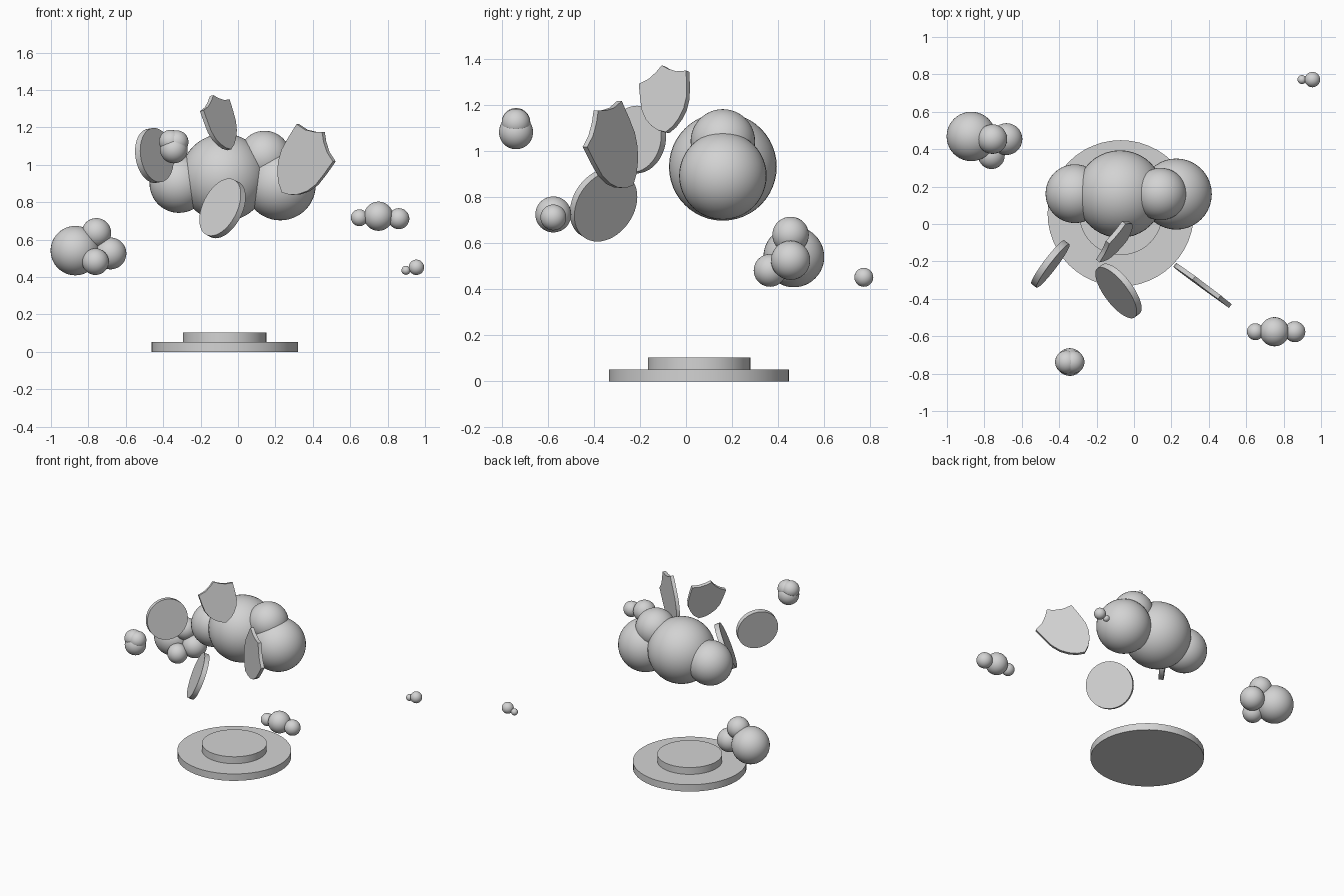
import bpy, bmesh, math
from mathutils import Vector, Matrix

if "Cube" in bpy.data.objects:
    bpy.data.objects.remove(bpy.data.objects["Cube"])

grey = bpy.data.materials.new("light_grey")
grey.diffuse_color = (0.65, 0.65, 0.65, 1)
grey.use_nodes = True
grey.node_tree.nodes["Principled BSDF"].inputs["Base Color"].default_value = grey.diffuse_color


def finish(name, bm, matrix=None):
    """Turn a bmesh into a named, smooth-shaded object."""
    bmesh.ops.recalc_face_normals(bm, faces=bm.faces)
    if matrix:
        bm.transform(matrix)
    mesh = bpy.data.meshes.new(name)
    bm.to_mesh(mesh)
    bm.free()
    mesh.materials.append(grey)
    obj = bpy.data.objects.new(name, mesh)
    bpy.context.collection.objects.link(obj)
    bpy.ops.object.select_all(action='DESELECT')
    obj.select_set(True)
    bpy.context.view_layer.objects.active = obj
    bpy.ops.object.shade_smooth_by_angle(angle=math.radians(30))
    return obj


def cloud(name, puffs):
    """Cluster of overlapping balls, each (x, y, z, radius)."""
    bm = bmesh.new()
    for x, y, z, r in puffs:
        bmesh.ops.create_uvsphere(bm, u_segments=40, v_segments=24, radius=r,
                                  matrix=Matrix.Translation((x, y, z)))
    finish(name, bm)


def disc(name, centre, radius, thickness, normal=(0, 0, 1), sides=48):
    bm = bmesh.new()
    bmesh.ops.create_cone(bm, cap_ends=True, segments=sides, radius1=radius,
                          radius2=radius, depth=thickness)
    turn = Vector(normal).to_track_quat('Z', 'Y').to_matrix().to_4x4()
    finish(name, bm, Matrix.Translation(centre) @ turn)


# Right half of the shield outline, as fractions of width and height
HALF = [(0, 1), (.13, .92), (.3, .85), (.5, .82), (.49, .6),
        (.47, .42), (.4, .27), (.29, .15), (.16, .06), (0, 0)]


def shield(name, left, right, top, bottom, thickness):
    """Flat shield spanned by its two shoulder corners and its two tips."""
    left, right, top, bottom = map(Vector, (left, right, top, bottom))
    width, height = (right - left).length, (top - bottom).length
    across, up = (right - left).normalized(), (top - bottom).normalized()
    # Square up the two directions evenly
    s, d = (up + across).normalized(), (up - across).normalized()
    up, across = (s + d).normalized(), (s - d).normalized()
    normal = across.cross(up)
    outline = HALF + [(-x, z) for x, z in HALF[-2:0:-1]]
    bm = bmesh.new()
    verts = [bm.verts.new((x * width, (z - .5) * height, -thickness / 2))
             for x, z in outline]
    face = bm.faces.new(verts)
    ext = bmesh.ops.extrude_face_region(bm, geom=[face], use_keep_orig=True)
    moved = [v for v in ext["geom"] if isinstance(v, bmesh.types.BMVert)]
    bmesh.ops.translate(bm, verts=moved, vec=(0, 0, thickness))
    frame = Matrix((across, up, normal)).transposed().to_4x4()
    finish(name, bm, Matrix.Translation((top + bottom) / 2) @ frame)


# Two-step round pedestal
disc("pedestal_base", (-.071, .057, .026), .391, .052)
disc("pedestal_step", (-.071, .057, .078), .223, .052)

# Clouds
cloud("main_cloud", [(-.075, .16, .932, .234), (-.316, .162, .9, .157),
                     (.142, .16, 1.042, .14), (.226, .16, .893, .19)])
cloud("left_cloud", [(-.87, .468, .541, .132), (-.757, .454, .636, .079),
                     (-.762, .365, .482, .071), (-.682, .454, .526, .085)])
cloud("right_cloud", [(.751, -.576, .725, .078), (.649, -.576, .717, .045),
                      (.86, -.576, .712, .056)])
cloud("tiny_cloud", [(.954, .772, .452, .041), (.898, .772, .436, .024)])
cloud("front_cloud", [(-.343, -.738, 1.082, .074), (-.36, -.738, 1.125, .062),
                      (-.327, -.738, 1.122, .062)])

# Floating coins
disc("front_coin", (-.083, -.358, .767), .165, .035, (-.74, -.56, .37))
disc("left_coin", (-.447, -.214, 1.05), .146, .035, (.79, -.6, .13))

# Floating shields
shield("upper_shield", (-.2, -.195, 1.3), (-.055, .011, 1.34),
       (-.147, -.107, 1.367), (-.04, -.072, 1.083), .025)
shield("right_shield", (.286, -.272, 1.203), (.495, -.432, 1.027),
       (.468, -.4, 1.163), (.23, -.23, .865), .025)
